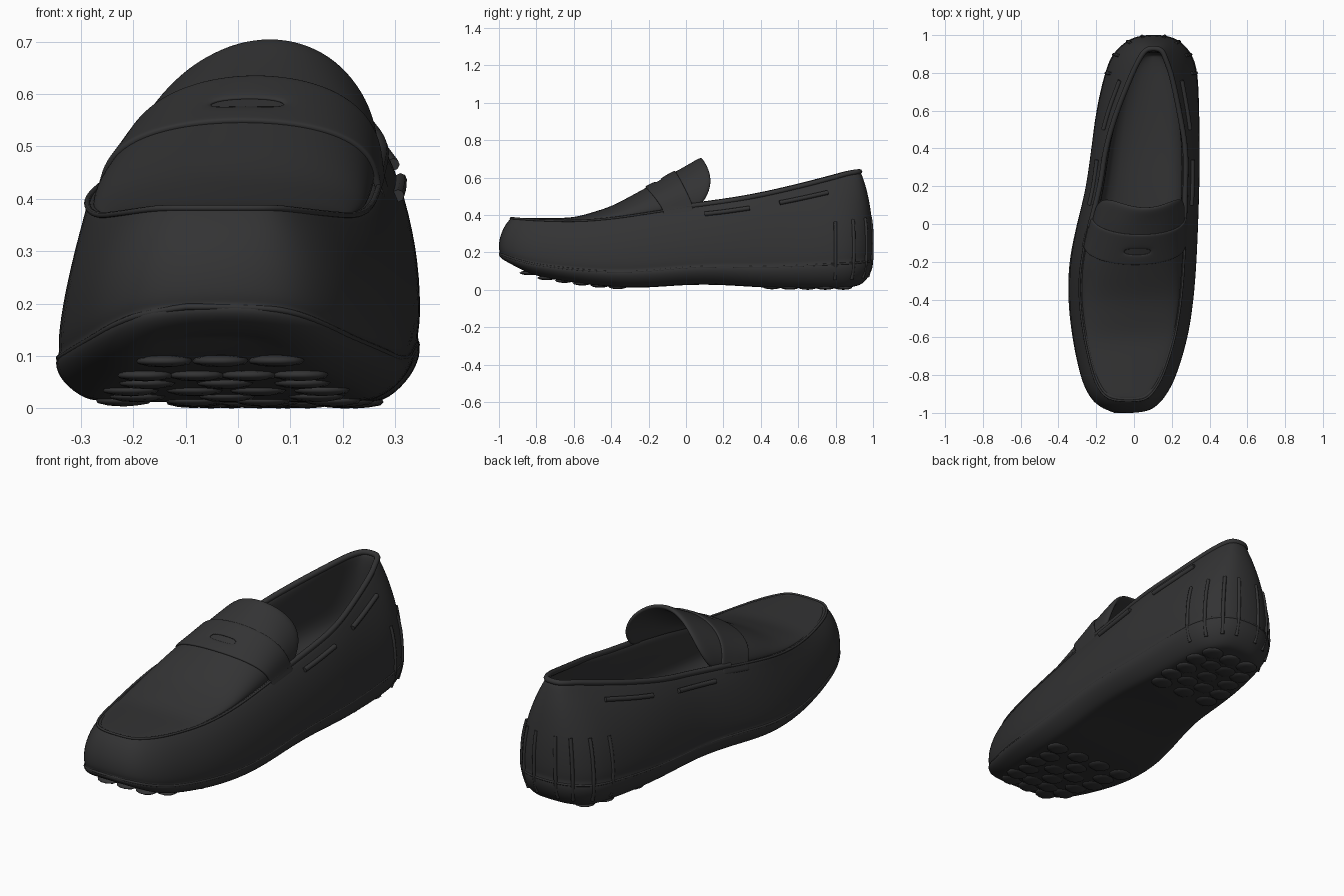
import bpy, bmesh, math
from mathutils import Vector

cube = bpy.data.objects.get("Cube")
if cube:
    bpy.data.objects.remove(cube)

leather = bpy.data.materials.new("black_leather")
leather.use_nodes = True
COLOR = (0.033, 0.033, 0.034, 1)
leather.diffuse_color = COLOR
leather.node_tree.nodes["Principled BSDF"].inputs["Base Color"].default_value = COLOR

# Stations from toe to heel: y, left edge x, right edge x, sole z, rim z
STATIONS = [
    (-1, -.1, .04, .14, .385), (-.97, -.185, .115, .125, .385), (-.9, -.245, .175, .095, .38),
    (-.8, -.285, .225, .065, .375), (-.6, -.33, .285, .035, .37), (-.4, -.355, .315, .012, .385),
    (-.2, -.35, .33, .01, .415), (0, -.305, .338, .028, .445), (.2, -.25, .345, .028, .47),
    (.4, -.225, .347, .012, .505), (.6, -.2, .345, .008, .55), (.8, -.155, .338, .008, .6),
    (.9, -.115, .308, .008, .622), (.97, -.04, .245, .015, .63), (1, .04, .165, .02, .632)]
N = len(STATIONS)
# Wall profile: height fraction, inset from the outline; ends inside the shoe
PROFILE = [(0, .1), (.01, .06), (.1, .012), (.2, -.005), (.25, .006), (.3, -.003), (.55, .0),
           (.8, .025), (.93, .05), (1, .065), (1, .085), (.9, .095), (.6, .09), (.35, .1)]


def ring(f, inset):
    """Closed loop round the shoe: left side toe to heel, then right side back."""
    pts, mids = [], []
    for s in STATIONS:
        pts.append(Vector((s[1], s[0], s[3] + f * (s[4] - s[3]))))
    for s in reversed(STATIONS):
        pts.append(Vector((s[2], s[0], s[3] + f * (s[4] - s[3]))))
    mids = [(s[1] + s[2]) / 2 for s in STATIONS]
    mids += mids[::-1]
    out = []
    for i, p in enumerate(pts):
        d = pts[(i + 1) % len(pts)] - pts[i - 1]
        q = p + inset * Vector((d.y, -d.x, 0)).normalized()
        # The collar narrows toward the heel; the left forefoot leans inward
        pinch = .5 * min(1, max(0, (p.y - .45) / .45))
        q.x += (mids[i] - q.x) * pinch * f ** 3
        if i < N:
            q.x += .2 * f * f * (1 - f) * max(0, 1 - abs(p.y + .3) / .5)
        out.append(q)
    return out


def at_y(side, y):
    """Point on one side of a ring at a given y."""
    for a, b in zip(side, side[1:]):
        if y <= b.y:
            return a.lerp(b, max(0, (y - a.y) / (b.y - a.y)))
    return side[-1].copy()


def finish(name, bm, levels=2, thickness=0):
    bmesh.ops.recalc_face_normals(bm, faces=bm.faces)
    me = bpy.data.meshes.new(name)
    bm.to_mesh(me)
    bm.free()
    ob = bpy.data.objects.new(name, me)
    bpy.context.collection.objects.link(ob)
    me.materials.append(leather)
    for p in me.polygons:
        p.use_smooth = True
    if thickness:
        m = ob.modifiers.new("thickness", 'SOLIDIFY')
        m.thickness, m.offset = thickness, -1
    if levels:
        m = ob.modifiers.new("smooth", 'SUBSURF')
        m.levels = m.render_levels = levels
    return ob


def grid(name, rows, thickness, skip=lambda c: False):
    """Open sheet through rows of points, all with faces turned upward."""
    bm = bmesh.new()
    vs = [[bm.verts.new(p) for p in row] for row in rows]
    for r, s in zip(vs, vs[1:]):
        for j in range(len(r) - 1):
            quad = (r[j], s[j], s[j + 1], r[j + 1])
            if not skip(sum((v.co for v in quad), Vector()) / 4):
                bm.faces.new(quad)
    ob = finish(name, bm, 2, thickness)
    if sum(p.normal.z for p in ob.data.polygons) < 0:
        ob.data.flip_normals()


def tube(name, pts, radius, cyclic=False):
    cu = bpy.data.curves.new(name, 'CURVE')
    cu.dimensions = '3D'
    cu.bevel_depth, cu.bevel_resolution = radius, 2
    cu.resolution_u, cu.use_fill_caps = 6, True
    sp = cu.splines.new('NURBS')
    sp.points.add(len(pts) - 1)
    for q, p in zip(sp.points, pts):
        q.co = (*p, 1)
    sp.order_u, sp.use_endpoint_u, sp.use_cyclic_u = 3, True, cyclic
    cu.materials.append(leather)
    bpy.context.collection.objects.link(bpy.data.objects.new(name, cu))


# Shoe body: outer wall, rim, inner wall, sole and insole
bm = bmesh.new()
loops = [[bm.verts.new(p) for p in ring(f, i)] for f, i in PROFILE]
for a, b in zip(loops, loops[1:]):
    for i in range(2 * N):
        j = (i + 1) % (2 * N)
        bm.faces.new((a[i], a[j], b[j], b[i]))
for lp in (loops[0], loops[-1]):
    for i in range(N - 1):
        bm.faces.new((lp[i], lp[i + 1], lp[2 * N - 2 - i], lp[2 * N - 1 - i]))
finish("shoe_body", bm)

# Vamp: arched sections between the rims, ending in a raised tongue
rim = ring(.985, .07)
LEFT, RIGHT = rim[:N], rim[N:][::-1]
CROWN = [Vector((0, y, z)) for y, z in
         [(-.96, .385), (-.6, .385), (-.4, .445), (-.2, .555), (0, .665), (.08, .715)]]


def section(y0, off=0, bend=0, steps=12):
    """Arch from rim to rim; bend sweeps its ends toward the heel."""
    row = []
    for k in range(steps + 1):
        a = math.pi * (1 - k / steps)
        s = math.sin(a)
        y = y0 + bend * (1 - s)
        l, r, top = at_y(LEFT, y), at_y(RIGHT, y), at_y(CROWN, y).z
        mid, half = (l + r) / 2, (r.x - l.x) / 2 + off
        flare = .22 * max(0, y0 / .08) * s * (1 - s)
        row.append(Vector((mid.x + half * math.cos(a) + .12 * s * max(0, top - mid.z),
                           y + flare, mid.z + (top - mid.z + off) * s)))
    return row


grid("vamp", [section(y) for y in
              (LEFT[0].y, -.91, -.8, -.7, -.6, -.5, -.4, -.3, -.2, -.1, 0, .04, .08)], .025)

# Saddle strap across the vamp with a slit in the middle
strap = []
for y in (-.22, -.21, -.165, -.14, -.08, -.06):
    row = section(y, .009, .1)
    row.insert(0, row[0] + Vector((-.014, 0, -.03)))
    row.append(row[-1] + Vector((.014, 0, -.03)))
    strap.append(row)
grid("saddle_strap", strap, .014,
     lambda c: abs(c.x - .02) < .1 and -.165 < c.y < -.13)

# Rolled collar round the opening
tube("collar_binding", [p for p in ring(1, .072) if p.y > -.1], .014)

# Beads where the sole meets the upper, and where the vamp is sewn on
tube("sole_bead", ring(.22, .005), .006, True)
front = [p for p in ring(.99, .064) if p.y < .05]
split = next(i for i, p in enumerate(front) if p.x > 0)
tube("vamp_seam", front[split:] + front[:split], .006)

# Side laces showing through the collar
lace = ring(.88, .036)
for side, pts in (("right", lace[:N]), ("left", lace[N:][::-1])):
    for k, (a, b) in enumerate([(.1, .34), (.5, .76)]):
        tube(f"{side}_lace_{k}", [at_y(pts, a + (b - a) * t / 4) for t in range(5)], .012)

# Upright ribs on the heel
heel_rings = [ring(f, i) for f, i in ((.08, .03), (.2, .006), (.35, .006), (.5, .006), (.6, .015))]
for k in range(N - 4, N + 4):
    tube(f"heel_rib_{k}", [r[k] for r in heel_rings], .009)

# Rounded studs under the forefoot and heel
bm = bmesh.new()
base = ring(0, .07)
for y0, count in ((-.84, 6), (.46, 5)):
    for i in range(count):
        y = y0 + i * .095
        l, r = at_y(base[:N], y), at_y(base[N:][::-1], y)
        num = 3 + i % 2
        for j in range(num):
            p = l.lerp(r, (j + .5) / num)
            res = bmesh.ops.create_icosphere(bm, subdivisions=2, radius=1)
            for v in res["verts"]:
                v.co = p + Vector((v.co.x * .056, v.co.y * .05, v.co.z * .012 + .004))
finish("sole_studs", bm, 0)
